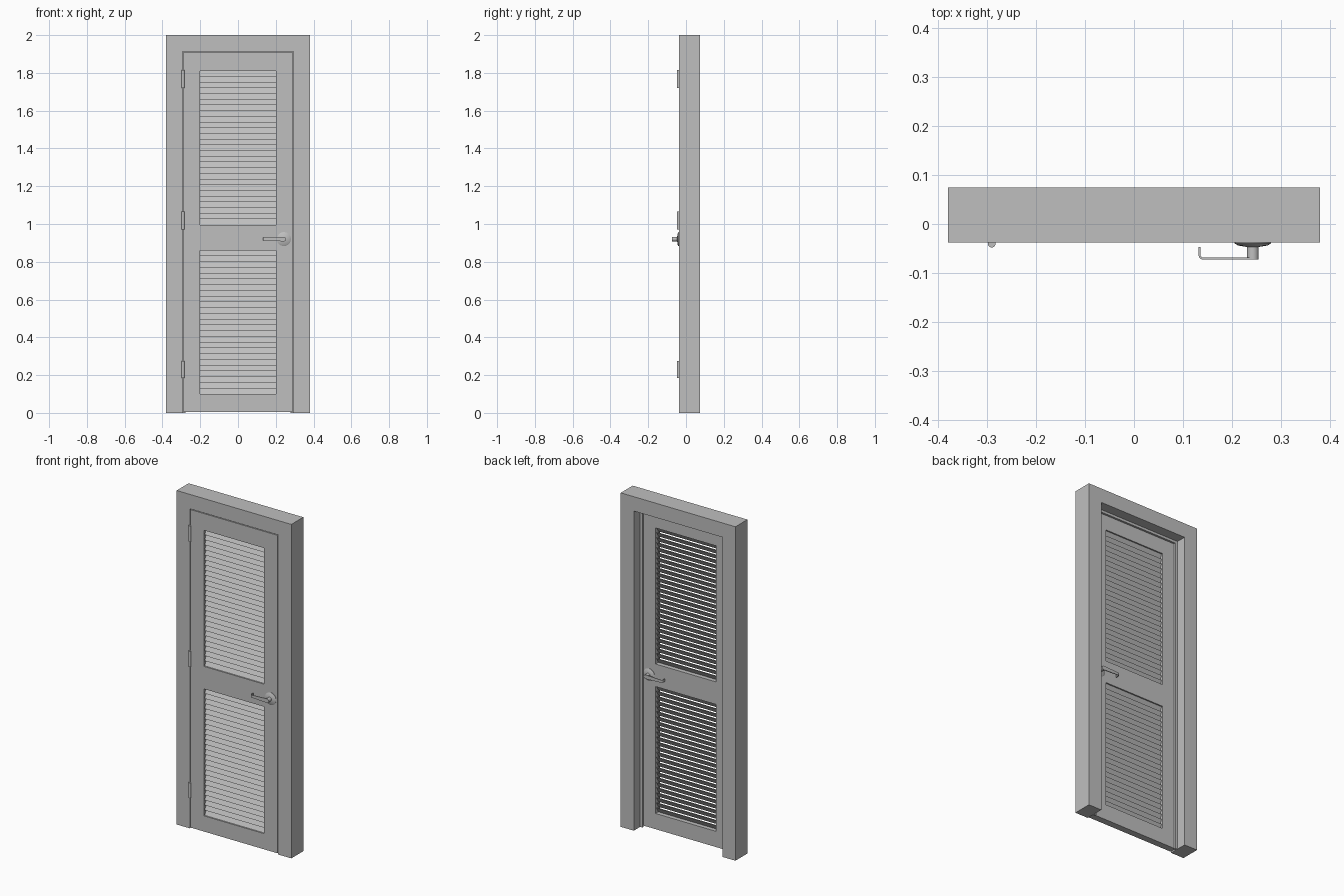
import bpy, bmesh, math

if "Cube" in bpy.data.objects:
    bpy.data.objects.remove(bpy.data.objects["Cube"])

grey = bpy.data.materials.new("painted grey")
grey.diffuse_color = (0.52, 0.52, 0.52, 1)
grey.use_nodes = True
grey.node_tree.nodes["Principled BSDF"].inputs["Base Color"].default_value = grey.diffuse_color

FRONT, BACK = -0.038, 0.075      # frame depth
DOOR_BACK = 0.002
HANDLE_X, HANDLE_Z = 0.243, 0.92


def finish(name, bm, smooth=False):
    bmesh.ops.recalc_face_normals(bm, faces=bm.faces[:])
    mesh = bpy.data.meshes.new(name)
    bm.to_mesh(mesh)
    bm.free()
    mesh.materials.append(grey)
    ob = bpy.data.objects.new(name, mesh)
    bpy.context.collection.objects.link(ob)
    if smooth:
        bpy.ops.object.select_all(action='DESELECT')
        ob.select_set(True)
        bpy.context.view_layer.objects.active = ob
        bpy.ops.object.shade_smooth_by_angle(angle=math.radians(35))
    return ob


def sheet(name, xs, zs, holes, y0, y1):
    """Slab made from a grid of cells, leaving out the (column, row) holes."""
    bm = bmesh.new()
    for i in range(len(xs) - 1):
        for j in range(len(zs) - 1):
            if (i, j) not in holes:
                corners = [(i, j), (i + 1, j), (i + 1, j + 1), (i, j + 1)]
                bm.faces.new([bm.verts.new((xs[a], y0, zs[b])) for a, b in corners])
    bmesh.ops.remove_doubles(bm, verts=bm.verts[:], dist=1e-5)
    new = bmesh.ops.extrude_face_region(bm, geom=bm.faces[:], use_keep_orig=True)["geom"]
    bmesh.ops.translate(bm, vec=(0, y1 - y0, 0),
                        verts=[v for v in new if isinstance(v, bmesh.types.BMVert)])
    return finish(name, bm)


def prism(bm, bottom, shift):
    """Closed solid from an outline moved along a vector."""
    a = [bm.verts.new(p) for p in bottom]
    b = [bm.verts.new([p[k] + shift[k] for k in range(3)]) for p in bottom]
    bm.faces.new(a)
    bm.faces.new(b[::-1])
    for i in range(len(a)):
        j = (i + 1) % len(a)
        bm.faces.new((a[i], b[i], b[j], a[j]))


# Frame and the stop strip behind the door
sheet("door_frame", [-0.38, -0.293, 0.293, 0.38], [0, 1.914, 2], {(1, 0)}, FRONT, BACK)
sheet("door_stop", [-0.293, -0.278, 0.278, 0.293], [0, 1.899, 1.914], {(1, 0)},
      DOOR_BACK + 0.001, 0.015)

# Door leaf with two openings
PANELS = [(0.10, 0.86, 25), (0.995, 1.81, 27)]
sheet("door_leaf", [-0.289, -0.2, 0.2, 0.289], [0.006, 0.10, 0.86, 0.995, 1.81, 1.91],
      {(1, 1), (1, 3)}, FRONT, DOOR_BACK)

# Sloping louvre slats, low at the front and high at the back
for name, (z0, z1, count) in zip(("lower_louvres", "upper_louvres"), PANELS):
    bm = bmesh.new()
    h = (z1 - z0) / count
    for k in range(count):
        z = z0 + k * h
        prism(bm, [(-0.2, -0.030, z), (-0.2, -0.024, z),
                   (-0.2, -0.006, z + h), (-0.2, -0.012, z + h)], (0.4, 0, 0))
    finish(name, bm)

# Hinge barrels
for name, z0, z1 in (("lower_hinge", 0.185, 0.275), ("middle_hinge", 0.97, 1.065),
                     ("upper_hinge", 1.72, 1.815)):
    bm = bmesh.new()
    ring = [(-0.291 + 0.008 * math.cos(t * math.tau / 16),
             -0.040 + 0.008 * math.sin(t * math.tau / 16), z0) for t in range(16)]
    prism(bm, ring, (0, 0, z1 - z0))
    finish(name, bm, True)


def handle(side, y_face, out):
    # Round rose and stem, turned about the y axis
    n = 32
    profile = [(0.037, 0), (0.037, 0.002), (0.030, 0.006), (0.012, 0.009), (0.012, 0.035)]
    bm = bmesh.new()
    rings = [[bm.verts.new((HANDLE_X + r * math.cos(t * math.tau / n), y_face + out * d,
                            HANDLE_Z + r * math.sin(t * math.tau / n))) for t in range(n)]
             for r, d in profile]
    for a, b in zip(rings, rings[1:]):
        for i in range(n):
            j = (i + 1) % n
            bm.faces.new((a[i], a[j], b[j], b[i]))
    bm.faces.new(rings[0])
    bm.faces.new(rings[-1])
    finish(side + "_handle_rose", bm, True)

    # Flat lever that bends back toward the door at its tip
    def bend(r):
        return [(0.142 - r * math.sin(t * math.pi / 12), 0.025 + r * math.cos(t * math.pi / 12))
                for t in range(7)]
    tip = 0.009
    outer = [(0.243, 0.035)] + bend(0.010) + [(0.132, tip)]
    inner = [(0.243, 0.030)] + bend(0.006) + [(0.136, tip)]
    bm = bmesh.new()
    strips = []
    for (xo, do), (xi, di) in zip(outer, inner):
        half = 0.008 + 0.004 * max(0, (xo - 0.142) / 0.101)
        strips.append([bm.verts.new((x, y_face + out * d, HANDLE_Z + s * half))
                       for x, d, s in ((xo, do, -1), (xo, do, 1), (xi, di, 1), (xi, di, -1))])
    for a, b in zip(strips, strips[1:]):
        for i in range(4):
            j = (i + 1) % 4
            bm.faces.new((a[i], a[j], b[j], b[i]))
    bm.faces.new(strips[0])
    bm.faces.new(strips[-1])
    finish(side + "_handle_lever", bm, True)


handle("front", FRONT, -1)
handle("back", DOOR_BACK, 1)
